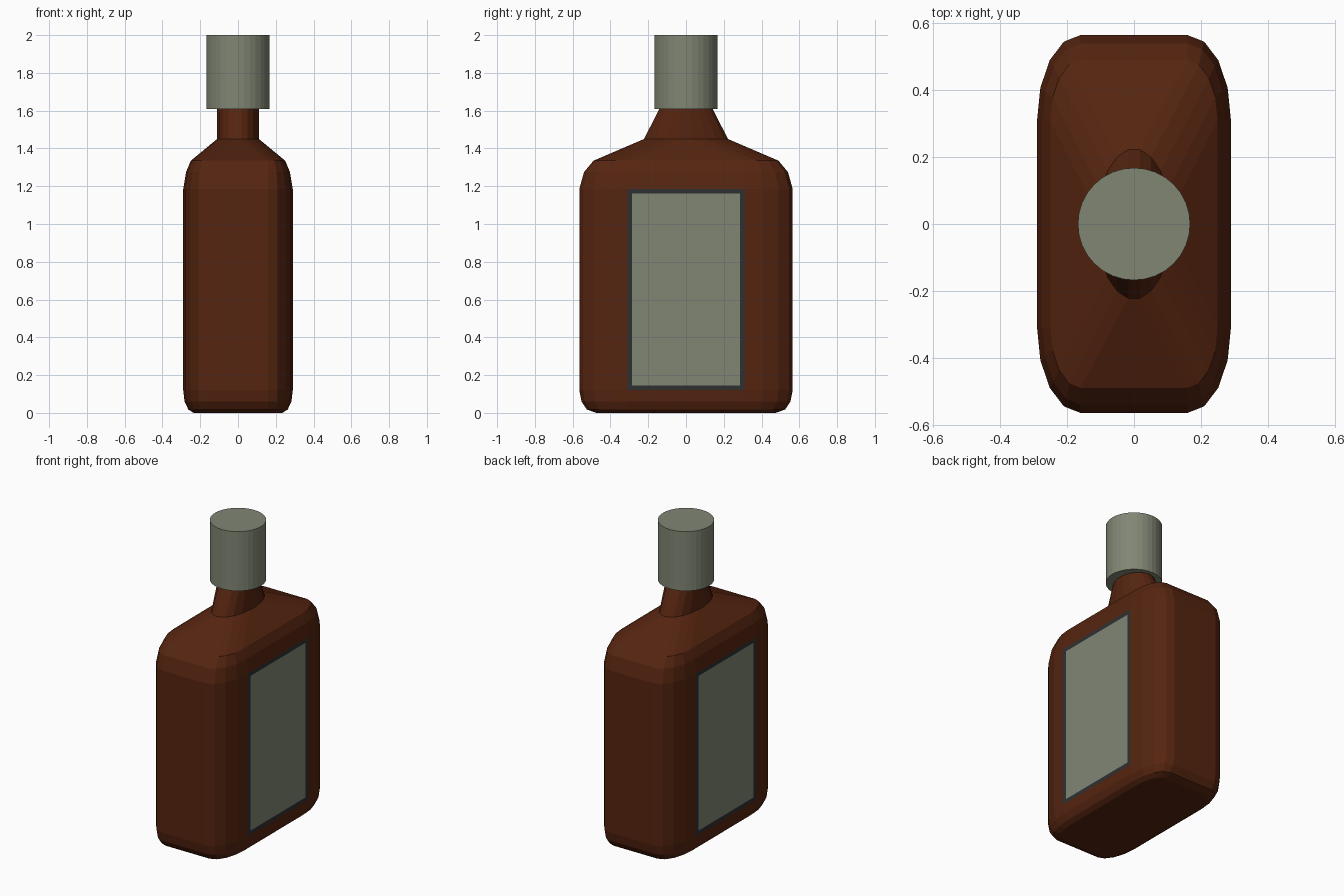
import bpy, bmesh
from math import sin, cos, radians

cube = bpy.data.objects.get("Cube")
if cube:
    bpy.data.objects.remove(cube, do_unlink=True)


def material(name, rgb):
    m = bpy.data.materials.new(name)
    m.use_nodes = True
    m.diffuse_color = (*rgb, 1)
    m.node_tree.nodes["Principled BSDF"].inputs["Base Color"].default_value = (*rgb, 1)
    return m


brown = material("brown glass", (0.092, 0.018, 0.005))
grey = material("pale grey green", (0.22, 0.24, 0.175))
dark = material("dark border", (0.028, 0.03, 0.032))

CORE_X, CORE_Y = 0.16, 0.31   # flat half widths of the body outline
STEPS = 5                     # points per rounded corner


def ring(bm, hx, hy, z, oval=False):
    """Rounded rectangle, or an oval with the same number of points."""
    verts = []
    for quarter in range(4):
        sx = 1 if quarter in (0, 3) else -1
        sy = 1 if quarter < 2 else -1
        for i in range(STEPS):
            k = i if quarter % 2 == 0 else STEPS - 1 - i
            if oval:
                a = radians(9 + 18 * k)
                x, y = hx * cos(a), hy * sin(a)
            else:
                a = radians(22.5 * k)
                x = CORE_X + (hx - CORE_X) * cos(a)
                y = CORE_Y + (hy - CORE_Y) * sin(a)
            verts.append(bm.verts.new((sx * x, sy * y, z)))
    return verts


def loft(bm, rings):
    for low, high in zip(rings, rings[1:]):
        n = len(low)
        for i in range(n):
            j = (i + 1) % n
            bm.faces.new((low[i], low[j], high[j], high[i]))
    bm.faces.new(rings[0][::-1])
    bm.faces.new(rings[-1])


def finish(bm, name, mats):
    bmesh.ops.recalc_face_normals(bm, faces=bm.faces[:])
    mesh = bpy.data.meshes.new(name)
    bm.to_mesh(mesh)
    bm.free()
    for m in mats:
        mesh.materials.append(m)
    obj = bpy.data.objects.new(name, mesh)
    bpy.context.collection.objects.link(obj)
    return obj


# Bottle: rounded base, straight walls, shoulder and tapering oval neck
bm = bmesh.new()
body = [(0.235, 0.475, 0), (0.263, 0.525, 0.018), (0.283, 0.553, 0.06),
        (0.29, 0.565, 0.12), (0.29, 0.565, 1.185), (0.275, 0.54, 1.275),
        (0.25, 0.49, 1.335)]
neck = [(0.112, 0.225, 1.45), (0.112, 0.14, 1.615)]
loft(bm, [ring(bm, *p) for p in body] + [ring(bm, *p, oval=True) for p in neck])

# Labels: the two large flat side panels, inset to leave a dark border
bmesh.ops.recalc_face_normals(bm, faces=bm.faces[:])
panels = [f for f in bm.faces if abs(f.normal.x) > 0.99 and f.calc_area() > 0.4]
for f in panels:
    border = bmesh.ops.inset_region(bm, faces=[f], thickness=0.035)["faces"]
    for b in border:
        b.material_index = 2
    f.material_index = 1
finish(bm, "bottle", [brown, grey, dark])

# Cap
bm = bmesh.new()
bmesh.ops.create_cone(bm, cap_ends=True, segments=32, radius1=0.168,
                      radius2=0.168, depth=0.39)
bmesh.ops.translate(bm, vec=(0, 0, 1.805), verts=bm.verts[:])
finish(bm, "cap", [grey])
